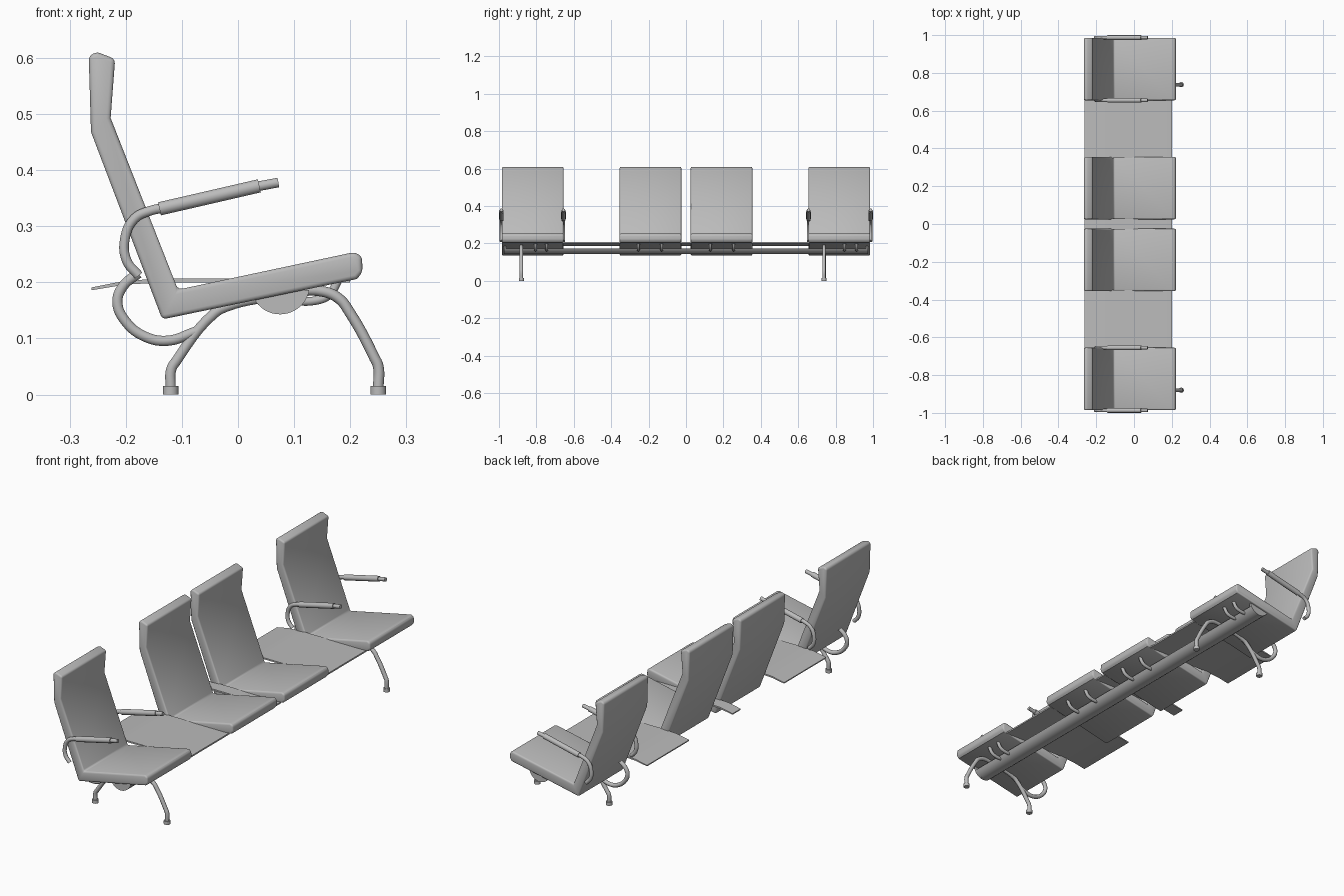
import bpy, bmesh, math
from mathutils import Vector

if "Cube" in bpy.data.objects:
    bpy.data.objects.remove(bpy.data.objects["Cube"], do_unlink=True)

grey = bpy.data.materials.new("plain grey")
grey.use_nodes = True
COL = (0.5, 0.5, 0.5, 1)
grey.diffuse_color = COL
grey.node_tree.nodes["Principled BSDF"].inputs["Base Color"].default_value = COL


def activate(ob):
    bpy.ops.object.select_all(action='DESELECT')
    ob.select_set(True)
    bpy.context.view_layer.objects.active = ob


def finish(ob, angle=35):
    activate(ob)
    bpy.ops.object.shade_smooth_by_angle(angle=math.radians(angle))


def extrude(name, pts, y0, y1, bevel=0.0):
    """Extrude an x-z outline from y0 to y1, with optional rounded edges."""
    bm = bmesh.new()
    face = bm.faces.new([bm.verts.new((x, y0, z)) for x, z in pts])
    new = bmesh.ops.extrude_face_region(bm, geom=[face])["geom"]
    verts = [v for v in new if isinstance(v, bmesh.types.BMVert)]
    bmesh.ops.translate(bm, verts=verts, vec=(0, y1 - y0, 0))
    bmesh.ops.recalc_face_normals(bm, faces=bm.faces)
    me = bpy.data.meshes.new(name)
    bm.to_mesh(me)
    bm.free()
    me.materials.append(grey)
    ob = bpy.data.objects.new(name, me)
    bpy.context.collection.objects.link(ob)
    activate(ob)
    if bevel:
        m = ob.modifiers.new("round", 'BEVEL')
        m.width = bevel
        m.segments = 3
        m.limit_method = 'ANGLE'
        m.angle_limit = math.radians(40)
        bpy.ops.object.modifier_apply(modifier=m.name)
    finish(ob)
    return ob


def tube(name, pts, y, r, smooth=True):
    """Round tube along an x-z path in the plane at y."""
    cu = bpy.data.curves.new(name, 'CURVE')
    cu.dimensions = '3D'
    cu.bevel_depth = r
    cu.bevel_resolution = 3
    cu.resolution_u = 6
    cu.use_fill_caps = True
    sp = cu.splines.new('BEZIER')
    sp.bezier_points.add(len(pts) - 1)
    for p, (x, z) in zip(sp.bezier_points, pts):
        p.co = (x, y, z)
        p.handle_left_type = p.handle_right_type = 'AUTO' if smooth else 'VECTOR'
    cu.materials.append(grey)
    ob = bpy.data.objects.new(name, cu)
    bpy.context.collection.objects.link(ob)
    activate(ob)
    bpy.ops.object.convert(target='MESH')
    finish(bpy.context.view_layer.objects.active, 50)


def foot(name, x, y):
    bpy.ops.mesh.primitive_cylinder_add(vertices=20, radius=0.014, depth=0.015,
                                        location=(x, y, 0.0075))
    ob = bpy.context.object
    ob.name = name
    ob.data.materials.append(grey)
    finish(ob)


# Seat shells: back and cushion share one bent outline
SEAT = [(-0.135, 0.134), (0.212, 0.206), (0.222, 0.218), (0.221, 0.246),
        (0.208, 0.254), (-0.107, 0.187), (-0.227, 0.493), (-0.219, 0.598),
        (-0.252, 0.611), (-0.266, 0.603), (-0.262, 0.468)]
HALF = 0.165
CENTRES = (-0.82, -0.19, 0.19, 0.82)
for i, c in enumerate(CENTRES):
    extrude(f"seat_{i + 1}", SEAT, c - HALF, c + HALF, 0.009)

# Armrests on both sides of the end seats
ARM = [(-0.177, 0.212), (-0.198, 0.238), (-0.202, 0.275), (-0.185, 0.313),
       (-0.155, 0.328), (-0.13, 0.333)]
for y in (-0.987, -0.655, 0.655, 0.987):
    tube("arm_tube", ARM, y, 0.009)
    tube("arm_sleeve", [(-0.14, 0.331), (0.038, 0.372)], y, 0.0125, False)
    tube("arm_tip", [(0.035, 0.371), (0.072, 0.378)], y, 0.009, False)

# Thin table plates between the seats, drooping at the rear
PLATE = [(-0.261, 0.186), (-0.2, 0.196), (-0.13, 0.2), (0.2, 0.2),
         (0.2, 0.207), (-0.13, 0.207), (-0.2, 0.203), (-0.261, 0.191)]
for name, y0, y1 in (("table_right", -0.66, -0.35), ("table_middle", -0.03, 0.03),
                     ("table_left", 0.35, 0.66)):
    extrude(name, PLATE, y0, y1)

# Long beam: a shallow round-bottomed section
def arc(a0, a1, n, r=0.053, cx=0.075, cz=0.196):
    return [(cx + r * math.cos(math.radians(a0 + (a1 - a0) * k / n)),
             cz + r * math.sin(math.radians(a0 + (a1 - a0) * k / n)))
            for k in range(n + 1)]

extrude("beam", arc(205, 335, 10), -0.965, 0.965)

# Half-round end caps on the beam
for s in (-1, 1):
    extrude("beam_end_cap", arc(190, 350, 20), s * 0.972, s * 0.962)

# Leg frames: front leg, rear leg and back support loop in one plane
FRONT = [(0.25, 0.012), (0.25, 0.05), (0.243, 0.066), (0.2, 0.145),
         (0.18, 0.171), (0.15, 0.184), (0.09, 0.183)]
REAR = [(-0.12, 0.012), (-0.119, 0.045), (-0.11, 0.06), (-0.042, 0.145),
        (-0.02, 0.157), (0.06, 0.176)]
LOOP = [(-0.178, 0.216), (-0.205, 0.193), (-0.215, 0.165), (-0.2, 0.13),
        (-0.165, 0.103), (-0.125, 0.096), (-0.076, 0.112)]
for y in (-0.88, 0.738):
    tube("front_leg", FRONT, y, 0.0095)
    tube("rear_leg", REAR, y, 0.0095)
    tube("back_support_loop", LOOP, y, 0.0095)
    foot("front_foot", 0.25, y)
    foot("rear_foot", -0.12, y)

# Small curved brackets under the cushions
BRACKET = [(0.09, 0.168), (0.135, 0.167), (0.163, 0.178), (0.178, 0.203)]
for y in (-0.805, -0.745, -0.255, -0.13, 0.13, 0.255, 0.847, 0.912):
    tube("seat_bracket", BRACKET, y, 0.008)
